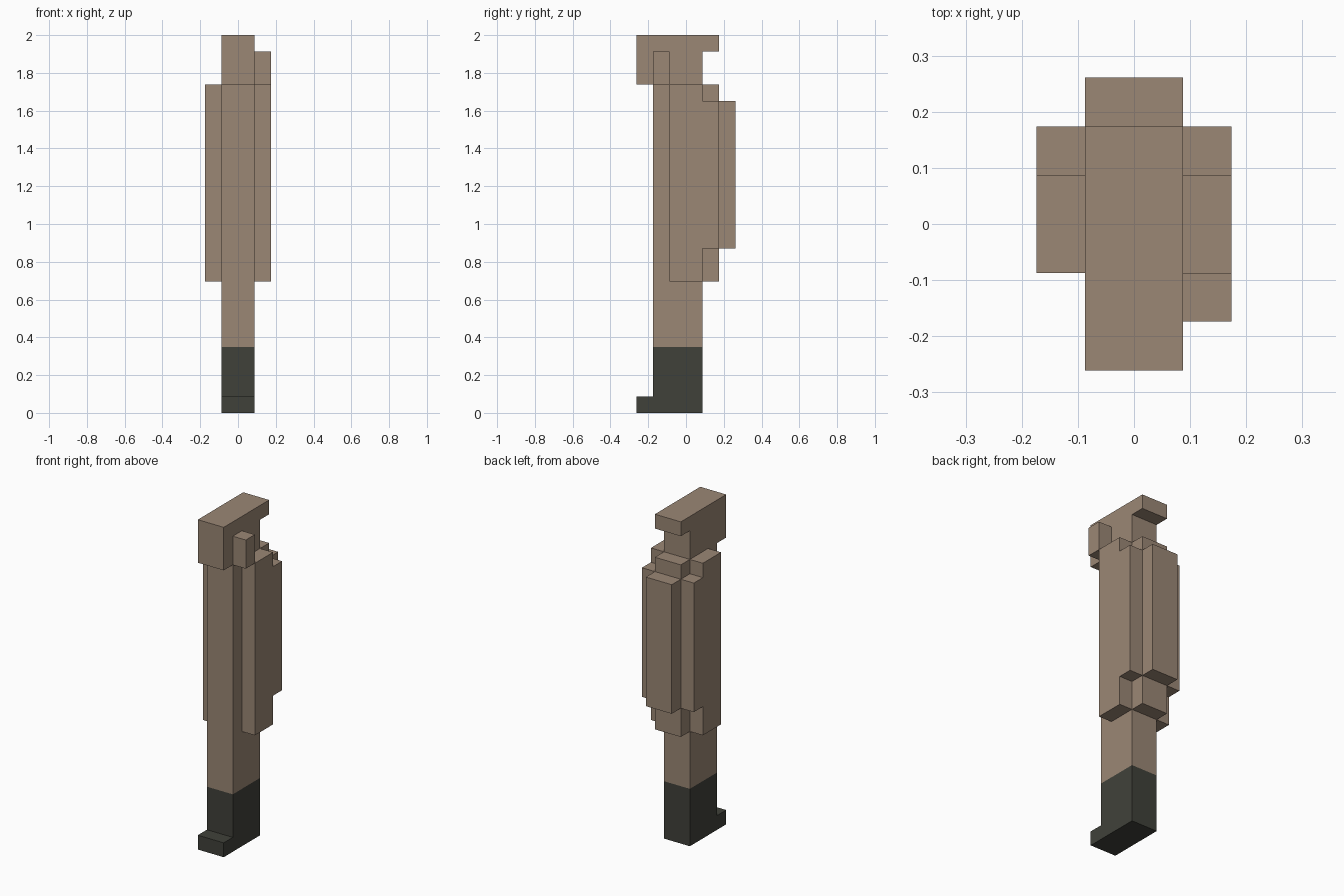
import bpy, bmesh

if "Cube" in bpy.data.objects:
    bpy.data.objects.remove(bpy.data.objects["Cube"])

U = 2 / 23  # one block unit


def material(name, color):
    m = bpy.data.materials.new(name)
    m.diffuse_color = (*color, 1)
    m.use_nodes = True
    m.node_tree.nodes["Principled BSDF"].inputs["Base Color"].default_value = m.diffuse_color
    return m


brown = material("warm_brown", (0.328, 0.242, 0.178))
dark = material("dark_charcoal", (0.051, 0.053, 0.042))


def extrude_profile(name, profile, x0, x1, mat):
    """Extrude a (y, z) side profile from x0 to x1, all in block units."""
    bm = bmesh.new()
    face = bm.faces.new([bm.verts.new((x0 * U, y * U, z * U)) for y, z in profile])
    ext = bmesh.ops.extrude_face_region(bm, geom=[face])
    moved = [v for v in ext["geom"] if isinstance(v, bmesh.types.BMVert)]
    bmesh.ops.translate(bm, verts=moved, vec=((x1 - x0) * U, 0, 0))
    bmesh.ops.recalc_face_normals(bm, faces=bm.faces)
    mesh = bpy.data.meshes.new(name)
    bm.to_mesh(mesh)
    bm.free()
    mesh.materials.append(mat)
    obj = bpy.data.objects.new(name, mesh)
    bpy.context.collection.objects.link(obj)
    return obj


# Dark base with a protruding toe
extrude_profile("base", [(-3, 0), (1, 0), (1, 4), (-2, 4), (-2, 1), (-3, 1)], -1, 1, dark)

# Central body: shaft, stepped rear bulge and overhanging cap
extrude_profile("body", [(-2, 4), (1, 4), (1, 8), (2, 8), (2, 10), (3, 10),
                         (3, 19), (2, 19), (2, 20), (1, 20), (1, 22), (2, 22),
                         (2, 23), (-3, 23), (-3, 20), (-2, 20)], -1, 1, brown)

# Stepped slabs on both sides
side = [(-1, 8), (1, 8), (1, 10), (2, 10), (2, 19), (1, 19), (1, 20), (-1, 20)]
for name, x in (("left_slab", -2), ("right_slab", 1)):
    extrude_profile(name, side, x, x + 1, brown)

# Small block on the right side of the upper body
extrude_profile("side_block", [(-2, 20), (-1, 20), (-1, 22), (-2, 22)], 1, 2, brown)
